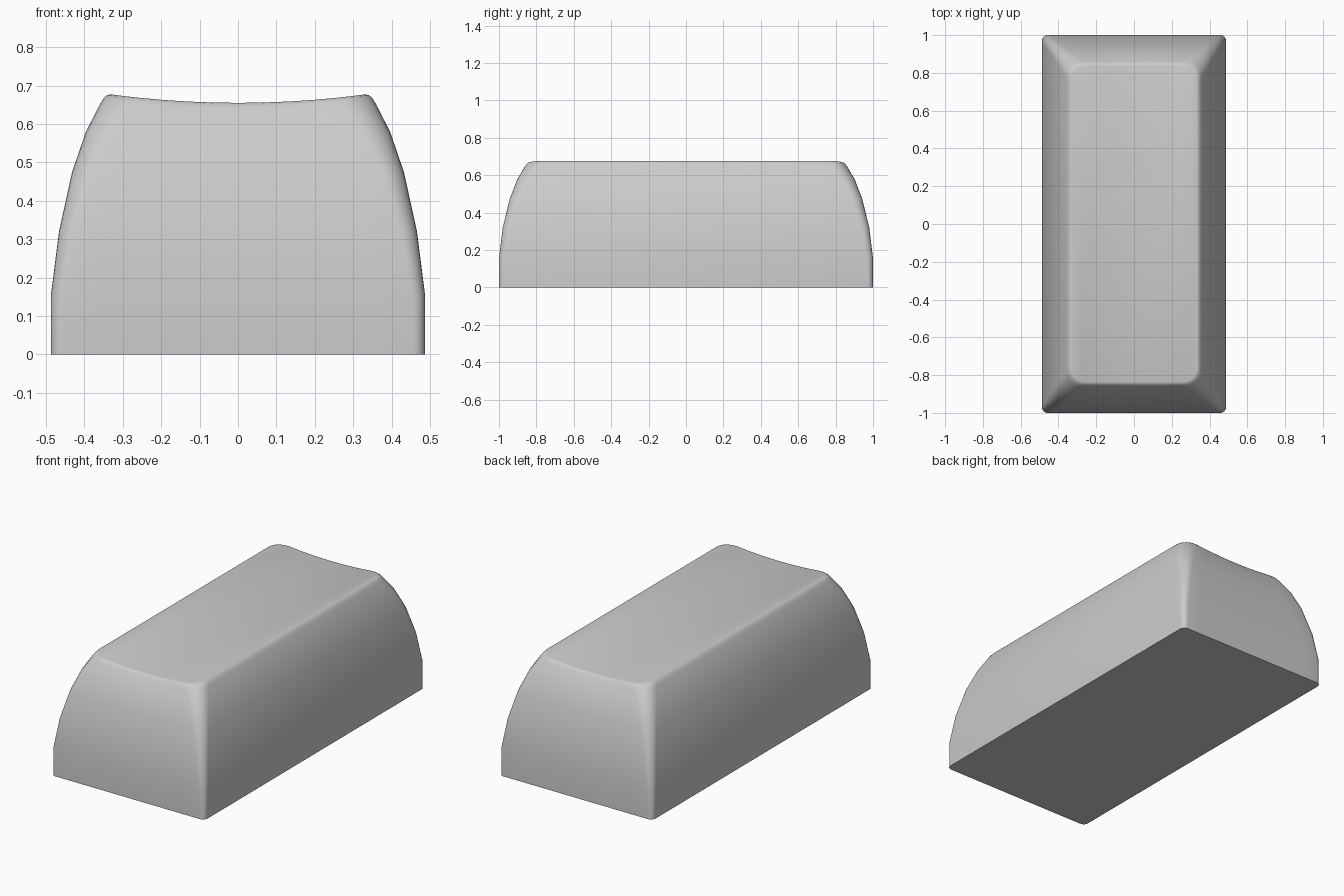
import bpy, bmesh, math

if "Cube" in bpy.data.objects:
    bpy.data.objects.remove(bpy.data.objects["Cube"])

# Wall profile: half width, half depth, height, corner radius, dish amount
RINGS = [
    (0.487, 1.000, 0.000, 0.030, 0),
    (0.487, 1.000, 0.155, 0.033, 0),
    (0.466, 0.980, 0.320, 0.045, 0),
    (0.432, 0.942, 0.475, 0.058, 0),
    (0.396, 0.902, 0.580, 0.070, 0.2),
    (0.358, 0.862, 0.654, 0.080, 0.9),
    (0.349, 0.853, 0.668, 0.082, 1),
    (0.341, 0.845, 0.675, 0.080, 1),
    (0.332, 0.836, 0.677, 0.076, 1),
]
ARC, SPAN = 6, 10


def half_ring(a, b, r):
    """Front half of a rounded rectangle, left to right."""
    pts = []
    for i in range(ARC + 1):
        t = math.pi / 2 * i / ARC
        pts.append((-a + r - r * math.cos(t), -b + r - r * math.sin(t)))
    for i in range(1, SPAN):
        pts.append((-(a - r) + 2 * (a - r) * i / SPAN, -b))
    return pts + [(-x, y) for x, y in reversed(pts[:ARC + 1])]


# Lofted body with a cylindrical dish along the length of the top
bm = bmesh.new()
rings = []
for a, b, z, r, dish in RINGS:
    half = half_ring(a, b, r)
    loop = half + [(x, -y) for x, y in reversed(half)]
    rings.append([bm.verts.new((x, y, z - dish * 0.022 * (1 - (x / a) ** 2)))
                  for x, y in loop])
n = len(rings[0])
for lo, hi in zip(rings, rings[1:]):
    for i in range(n):
        j = (i + 1) % n
        bm.faces.new((lo[i], lo[j], hi[j], hi[i]))

# Dished top in strips, flat closed base
top = rings[-1]
for i in range(n // 2 - 1):
    bm.faces.new((top[i], top[i + 1], top[n - 2 - i], top[n - 1 - i]))
bm.faces.new(list(reversed(rings[0])))
bmesh.ops.recalc_face_normals(bm, faces=bm.faces)

mesh = bpy.data.meshes.new("key_cap")
bm.to_mesh(mesh)
bm.free()
cap = bpy.data.objects.new("key_cap", mesh)
bpy.context.collection.objects.link(cap)
bpy.context.view_layer.objects.active = cap
cap.select_set(True)
bpy.ops.object.shade_smooth_by_angle(angle=math.radians(35))
